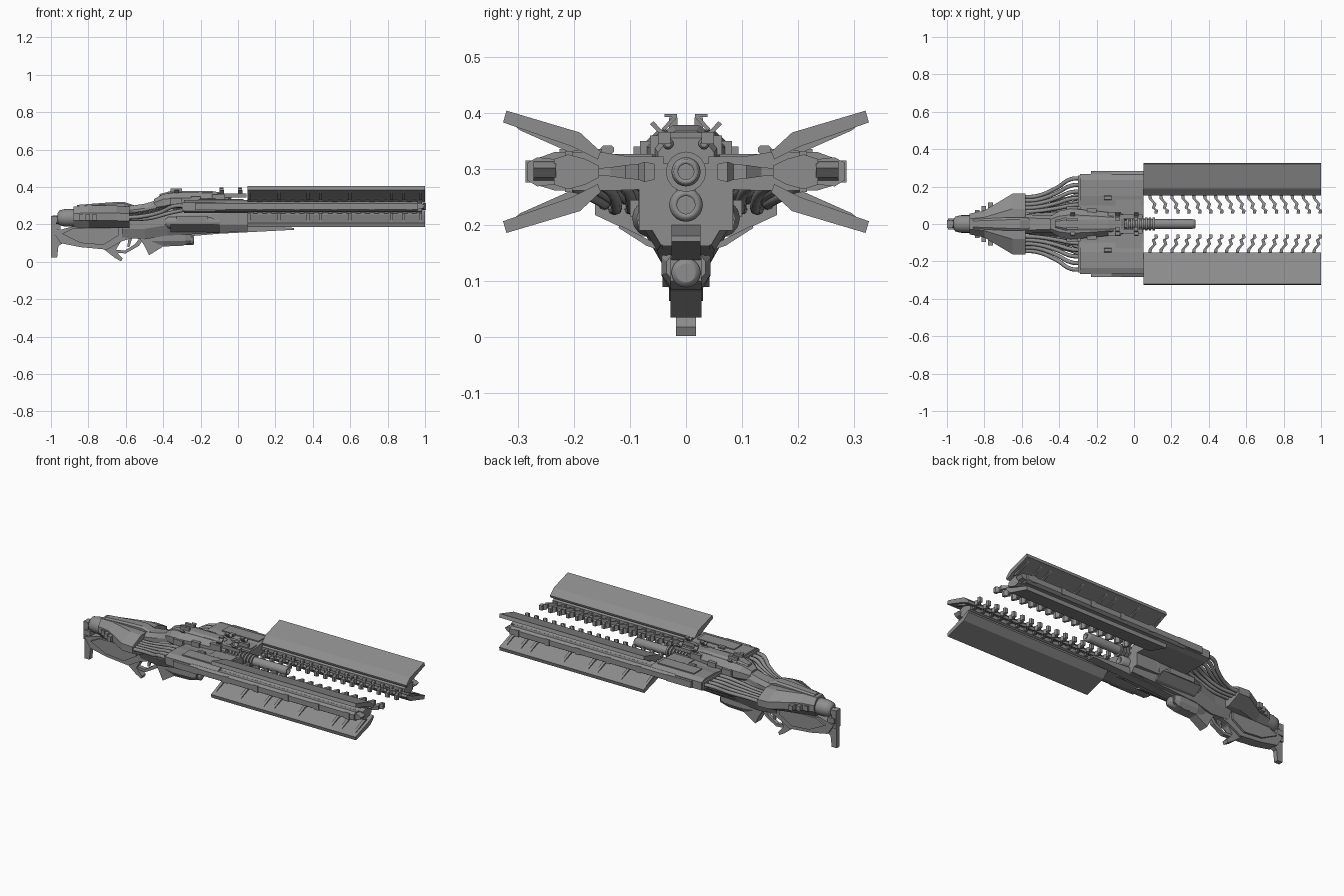
import bpy, bmesh, math

grey = bpy.data.materials.new("gunmetal grey")
grey.diffuse_color = (0.27, 0.27, 0.27, 1)


def finish(name, bm, mirror=False, smooth=False):
    bmesh.ops.recalc_face_normals(bm, faces=bm.faces)
    me = bpy.data.meshes.new(name)
    bm.to_mesh(me)
    bm.free()
    me.materials.append(grey)
    ob = bpy.data.objects.new(name, me)
    bpy.context.collection.objects.link(ob)
    if smooth:
        for p in me.polygons:
            p.use_smooth = len(p.vertices) == 4
    if mirror:
        m = ob.modifiers.new("mirror", 'MIRROR')
        m.use_axis = (False, True, False)
        m.use_clip = False
        m.use_mirror_merge = False
    return ob


def skin(bm, rings):
    """Join rings of points into a capped solid."""
    vs = [[bm.verts.new(p) for p in r] for r in rings]
    n = len(vs[0])
    for a, b in zip(vs, vs[1:]):
        for i in range(n):
            bm.faces.new((a[i], a[(i + 1) % n], b[(i + 1) % n], b[i]))
    bm.faces.new(vs[0])
    bm.faces.new(vs[-1])


def along_x(name, yz, x0, x1, mirror=True):
    bm = bmesh.new()
    skin(bm, [[(x, y, z) for y, z in yz] for x in (x0, x1)])
    return finish(name, bm, mirror)


def side_cut(name, xz, y0, y1, mirror=False):
    bm = bmesh.new()
    skin(bm, [[(x, y, z) for x, z in xz] for y in (y0, y1)])
    return finish(name, bm, mirror)


def boxes(name, items, mirror=False):
    bm = bmesh.new()
    for x0, x1, y0, y1, z0, z1 in items:
        skin(bm, [[(x, y0, z0), (x, y1, z0), (x, y1, z1), (x, y0, z1)] for x in (x0, x1)])
    return finish(name, bm, mirror)


def hull(name, secs, cy=0.35, cz=0.3, yc=0, mirror=False):
    """Loft of eight-sided sections (x, half width, bottom, top)."""
    rings = []
    for x, w, a, b in secs:
        h, i = (b - a) * cz, w * (1 - cy)
        rings.append([(x, yc + p, q) for p, q in (
            (w, a + h), (w, b - h), (i, b), (-i, b), (-w, b - h), (-w, a + h), (-i, a), (i, a))])
    bm = bmesh.new()
    skin(bm, rings)
    return finish(name, bm, mirror)


def turned(name, prof, y, z, n=20, mirror=False):
    """Round part along x from (x, radius) pairs."""
    bm = bmesh.new()
    skin(bm, [[(x, y + r * math.cos(2 * math.pi * k / n), z + r * math.sin(2 * math.pi * k / n))
               for k in range(n)] for x, r in prof])
    return finish(name, bm, mirror, True)


def tube(name, pts, r):
    for s in (1, -1):
        cu = bpy.data.curves.new(name, 'CURVE')
        cu.dimensions = '3D'
        cu.bevel_depth, cu.bevel_resolution, cu.resolution_u = r, 2, 5
        cu.use_fill_caps = True
        sp = cu.splines.new('BEZIER')
        sp.bezier_points.add(len(pts) - 1)
        for b, (x, y, z) in zip(sp.bezier_points, pts):
            b.co = (x, s * y, z)
            b.handle_left_type = b.handle_right_type = 'AUTO'
        cu.materials.append(grey)
        bpy.context.collection.objects.link(bpy.data.objects.new(name, cu))


# Four folded wing plates with ribs on their inner faces
AXIS = 0.295
wing = [(0.320, 0.404), (0.189, 0.365), (0.152, 0.331), (0.157, 0.317), (0.203, 0.340), (0.326, 0.383)]
rib = [(0.18, 0.336), (0.203, 0.341), (0.305, 0.377), (0.296, 0.369), (0.208, 0.330)]
for tag, s in (("upper", 1), ("lower", -1)):
    flip = lambda prof: [(y, AXIS + s * (z - AXIS)) for y, z in prof]
    along_x(tag + "_wing", flip(wing), 0.05, 1.0)
    for x in (0.06, 0.22, 0.375, 0.44, 0.60, 0.82, 0.885, 0.975):
        along_x(tag + "_wing_rib", flip(rib), x - 0.008, x + 0.008)

# Side rails
rail = [(0.155, 0.285), (0.155, 0.306), (0.18, 0.318), (0.21, 0.326), (0.235, 0.318), (0.235, 0.272),
        (0.21, 0.264), (0.18, 0.272)]
along_x("side_rail", rail, -0.1, 0.985)
along_x("rail_outer_beam", [(0.23, 0.273), (0.265, 0.269), (0.283, 0.28), (0.283, 0.311), (0.265, 0.321),
                            (0.23, 0.317)], -0.12, 0.96)
boxes("rail_bands", [(x, x + 0.03, 0.262, 0.286, 0.276, 0.315) for x in (0.1, 0.3, 0.5, 0.7, 0.9)], True)
boxes("rail_ridges", [(0.08 + i * 0.05, 0.105 + i * 0.05, 0.202, 0.216, 0.259, 0.331) for i in range(18)], True)
side_cut("rail_tip", [(0.94, 0.275), (0.94, 0.315), (0.98, 0.312), (1.0, 0.302), (0.985, 0.285)],
         0.232, 0.272, True)

# Rows of bent teeth between the rails
bm = bmesh.new()
for i in range(16):
    x = 0.075 + i * 0.0585
    path = [(0, 0.165, 0.006), (0.004, 0.135, 0.008), (0.028, 0.108, 0.012), (0.020, 0.085, 0.014),
            (0.036, 0.074, 0.018), (0.034, 0.056, 0.014)]
    skin(bm, [[(x + dx, y, AXIS + h), (x + dx + 0.017, y, AXIS + h),
               (x + dx + 0.017, y, AXIS - h), (x + dx, y, AXIS - h)] for dx, y, h in path])
finish("rail_teeth", bm, True)

# Side housings that carry the rails
along_x("side_housing", [(0.04, 0.265), (0.04, 0.322), (0.10, 0.322), (0.15, 0.33), (0.235, 0.33), (0.268, 0.318),
                         (0.268, 0.272), (0.235, 0.262), (0.12, 0.262)], -0.29, 0.05)
boxes("housing_edge_plate", [(-0.23, -0.07, 0.255, 0.283, 0.276, 0.314), (-0.21, 0.03, 0.15, 0.225, 0.328, 0.336),
                             (-0.1, 0.04, 0.06, 0.13, 0.318, 0.327), (-0.30, -0.28, 0.09, 0.26, 0.275, 0.318)], True)
hull("housing_lug", [(-0.16, 0.012, 0.327, 0.342), (-0.12, 0.012, 0.327, 0.342)], yc=0.14, mirror=True)

# Hoses from the stock to the housings
for i in range(5):
    y0, y1, z = 0.065 + i * 0.02, 0.105 + i * 0.035, 0.268 - 0.004 * i
    tube("hose", [(-0.60, y0, z - 0.015), (-0.52, y0 + 0.004, z - 0.01), (-0.41, (y0 + y1) / 2, z + 0.015),
                  (-0.34, y1 - 0.006, 0.298), (-0.27, y1, 0.298)], 0.011)
for i in range(3):
    tube("lower_hose", [(-0.60, 0.07 + i * 0.03, 0.228), (-0.48, 0.07 + i * 0.027, 0.232),
                        (-0.36, 0.075 + i * 0.03, 0.262), (-0.27, 0.09 + i * 0.04, 0.28)], 0.010)

# Stock shell, rear cap and vents
hull("stock_shell", [(-0.88, 0.055, 0.185, 0.295), (-0.80, 0.072, 0.18, 0.30), (-0.65, 0.162, 0.18, 0.30),
                     (-0.58, 0.162, 0.18, 0.295)], 0.5, 0.33)
hull("stock_spine", [(-0.86, 0.025, 0.28, 0.304), (-0.68, 0.035, 0.29, 0.318), (-0.61, 0.035, 0.29, 0.32),
                     (-0.55, 0.03, 0.28, 0.30)])
turned("rear_cap", [(-0.965, 0.025), (-0.955, 0.04), (-0.925, 0.047), (-0.87, 0.047)], 0, 0.235)
turned("rear_knob", [(-0.995, 0.018), (-0.99, 0.022), (-0.96, 0.022)], 0, 0.225)
boxes("stock_vents", [(-0.85 + i * 0.035, -0.825 + i * 0.035, 0.05, 0.074 + i * 0.021, 0.222, 0.252)
                      for i in range(3)], True)
boxes("butt_plate", [(-1.0, -0.97, -0.022, 0.022, 0.14, 0.245), (-0.995, -0.95, -0.03, 0.03, 0.17, 0.20)])
side_cut("butt_hook", [(-1.0, 0.165), (-1.0, 0.022), (-0.967, 0.022), (-0.96, 0.085), (-0.92, 0.11), (-0.86, 0.165)],
         -0.014, 0.014)
side_cut("lower_stock", [(-0.99, 0.16), (-0.95, 0.10), (-0.84, 0.078), (-0.70, 0.065), (-0.62, 0.11), (-0.57, 0.125),
                         (-0.57, 0.19), (-0.88, 0.19)], -0.03, 0.03)
side_cut("stock_cheek", [(-0.94, 0.15), (-0.84, 0.10), (-0.72, 0.09), (-0.64, 0.14), (-0.64, 0.18), (-0.88, 0.18)],
         -0.042, 0.042)

# Grip, trigger and guard
side_cut("grip", [(-0.74, 0.085), (-0.66, 0.022), (-0.625, 0.002), (-0.618, 0.018), (-0.655, 0.06), (-0.62, 0.12),
                  (-0.68, 0.13)], -0.018, 0.018)
side_cut("trigger_guard", [(-0.66, 0.048), (-0.60, 0.045), (-0.53, 0.085), (-0.50, 0.13), (-0.52, 0.135),
                           (-0.55, 0.095), (-0.605, 0.06), (-0.655, 0.064)], -0.012, 0.012)
side_cut("trigger", [(-0.585, 0.13), (-0.592, 0.08), (-0.58, 0.08), (-0.565, 0.13)], -0.006, 0.006)

# Lower receiver, foregrip and lower barrel
hull("lower_receiver", [(-0.62, 0.05, 0.13, 0.26), (-0.50, 0.06, 0.12, 0.28), (-0.38, 0.08, 0.14, 0.30),
                        (-0.10, 0.085, 0.155, 0.31), (0.05, 0.075, 0.165, 0.31)], 0.4, 0.35)
side_cut("foregrip", [(-0.54, 0.15), (-0.50, 0.085), (-0.475, 0.035), (-0.40, 0.082), (-0.30, 0.085), (-0.245, 0.10),
                      (-0.245, 0.14), (-0.30, 0.16)], -0.028, 0.028)
hull("foregrip_cheek", [(-0.46, 0.03, 0.09, 0.16), (-0.40, 0.044, 0.085, 0.17), (-0.28, 0.044, 0.09, 0.165),
                        (-0.25, 0.035, 0.10, 0.15)])
turned("lower_barrel", [(-0.32, 0.026), (-0.24, 0.026), (-0.235, 0.017)], 0, 0.115)

# Side pods and slanted fins under the housings
turned("side_pod", [(-0.39, 0.022), (-0.37, 0.034), (-0.15, 0.034), (-0.12, 0.026), (-0.10, 0.026)],
       0.062, 0.212, 14, True)
boxes("pod_bracket", [(-0.33, -0.16, 0.05, 0.1, 0.215, 0.245), (-0.10, 0.05, 0.03, 0.084, 0.19, 0.27)], True)
along_x("slanted_fin", [(0.045, 0.163), (0.118, 0.2), (0.12, 0.195), (0.07, 0.163), (0.045, 0.155)], -0.36, -0.10)

# Tapered keel below the barrel
side_cut("keel", [(-0.34, 0.13), (-0.10, 0.15), (0.30, 0.171), (0.30, 0.181), (0.05, 0.20), (-0.34, 0.20)],
         -0.026, 0.026)
side_cut("keel_cheek", [(-0.30, 0.145), (0.05, 0.163), (0.05, 0.20), (-0.30, 0.20)], -0.042, 0.042)

# Upper receiver
hull("neck", [(-0.60, 0.055, 0.22, 0.295), (-0.50, 0.045, 0.23, 0.31), (-0.38, 0.05, 0.25, 0.345)])
hull("upper_receiver", [(-0.45, 0.04, 0.27, 0.335), (-0.40, 0.07, 0.27, 0.362), (-0.34, 0.082, 0.27, 0.37),
                        (-0.22, 0.072, 0.27, 0.37), (-0.07, 0.055, 0.27, 0.365), (-0.05, 0.05, 0.27, 0.355)], 0.4, 0.3)
hull("receiver_crest", [(-0.42, 0.02, 0.34, 0.362), (-0.36, 0.036, 0.35, 0.378), (-0.14, 0.036, 0.35, 0.378),
                        (-0.08, 0.028, 0.35, 0.368)])
boxes("receiver_side_block", [(-0.36, -0.30, 0.06, 0.094, 0.30, 0.34), (-0.25, -0.2, 0.05, 0.082, 0.31, 0.35),
                              (-0.14, -0.07, 0.04, 0.064, 0.325, 0.36)], True)
turned("sight_lamp", [(-0.08, 0.010), (-0.04, 0.010), (-0.036, 0.006)], 0.032, 0.345, 12, True)

# Sight brackets on top
sight = [(0.034, 0.36), (0.058, 0.385), (0.064, 0.38), (0.04, 0.355)]
arm = [(0.038, 0.368), (0.016, 0.392), (0.016, 0.398), (0.038, 0.398), (0.038, 0.393), (0.024, 0.393), (0.043, 0.372)]
for x in (-0.34, -0.10, 0.0):
    along_x("sight_post", sight, x, x + 0.025)
    if x > -0.3:
        along_x("sight_arm", arm, x, x + 0.022)
boxes("sight_base", [(-0.11, 0.045, 0.028, 0.05, 0.345, 0.366), (-0.36, -0.30, 0.015, 0.03, 0.37, 0.392)], True)

# Main barrel with cooling rings, and the second barrel below
turned("main_barrel", [(-0.10, 0.026), (0.31, 0.026), (0.33, 0.022), (0.33, 0.014), (0.30, 0.014)], 0, 0.295)
for i in range(9):
    x = -0.06 + i * 0.02
    turned("cooling_ring", [(x, 0.036), (x + 0.011, 0.036)], 0, 0.295, 16)
turned("second_barrel", [(-0.05, 0.03), (0.09, 0.03), (0.10, 0.024), (0.10, 0.016), (0.08, 0.016)], 0, 0.236)
side_cut("barrel_bridge", [(-0.08, 0.22), (0.07, 0.22), (0.05, 0.30), (-0.08, 0.33)], -0.018, 0.018)
